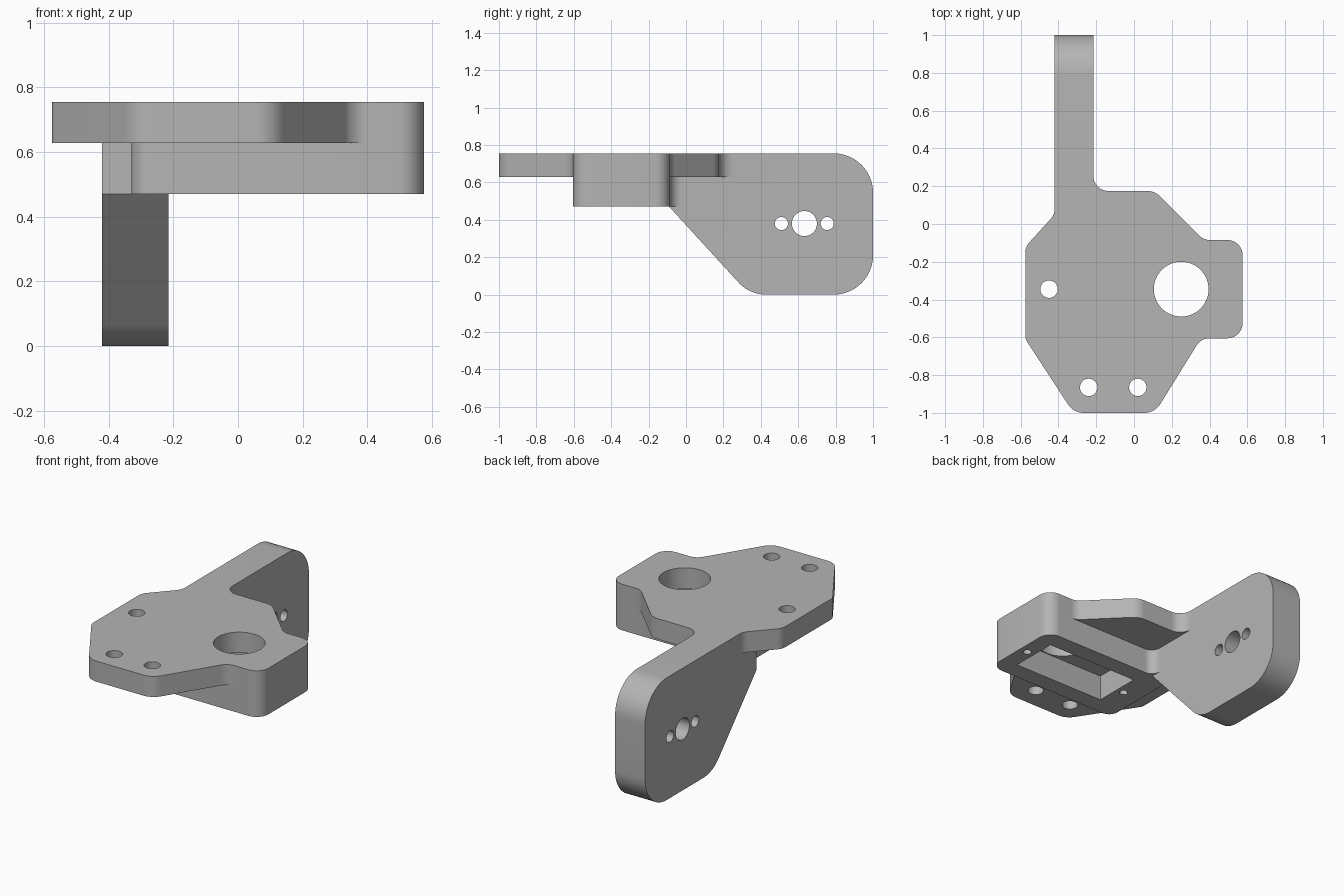
import bpy
import bmesh
import math
from mathutils import Vector

cube = bpy.data.objects.get("Cube")
if cube:
    bpy.data.objects.remove(cube, do_unlink=True)

grey = bpy.data.materials.new("plain_grey")
grey.use_nodes = True
colour = (0.46, 0.46, 0.46, 1)
grey.diffuse_color = colour
grey.node_tree.nodes["Principled BSDF"].inputs["Base Color"].default_value = colour

BOTTOM, STEP, TOP = 0.47, 0.628, 0.755   # block underside, plate underside, plate top
ARM_OUT, ARM_IN = -0.42, -0.215          # arm side faces
FRONT, BACK = -0.605, -0.085             # block front and back
MID = -0.345                             # pocket centre line


def rounded(corners, steps=10):
    """Outline through (u, v, radius) corners, each one filleted."""
    outline = []
    for i, (u, v, r) in enumerate(corners):
        p = Vector((u, v))
        if r == 0:
            outline.append(p)
            continue
        a = (Vector(corners[i - 1][:2]) - p).normalized()
        b = (Vector(corners[(i + 1) % len(corners)][:2]) - p).normalized()
        half = a.angle(b) / 2
        centre = p + (a + b).normalized() * (r / math.sin(half))
        start = p + a * (r / math.tan(half)) - centre
        end = p + b * (r / math.tan(half)) - centre
        turn = math.pi - 2 * half
        for k in range(steps + 1):
            t = k / steps
            arc = (start * math.sin((1 - t) * turn) + end * math.sin(t * turn)) / math.sin(turn)
            outline.append(centre + arc)
    return outline


def circle(u, v, r, sides=48):
    return [Vector((u + r * math.cos(math.tau * k / sides),
                    v + r * math.sin(math.tau * k / sides))) for k in range(sides)]


def prism(name, outline, low, high, axis="z"):
    """Extrude an outline along z, or along x from a y-z outline."""
    def place(p, t):
        return (p.x, p.y, t) if axis == "z" else (t, p.x, p.y)
    bm = bmesh.new()
    face = bm.faces.new([bm.verts.new(place(p, low)) for p in outline])
    top = bmesh.ops.extrude_face_region(bm, geom=[face])
    shift = Vector(place(Vector((0, 0)), high - low))
    bmesh.ops.translate(bm, vec=shift,
                        verts=[g for g in top["geom"] if isinstance(g, bmesh.types.BMVert)])
    bmesh.ops.recalc_face_normals(bm, faces=bm.faces)
    mesh = bpy.data.meshes.new(name)
    bm.to_mesh(mesh)
    bm.free()
    mesh.materials.append(grey)
    obj = bpy.data.objects.new(name, mesh)
    bpy.context.collection.objects.link(obj)
    return obj


def combine(target, tool, operation):
    tool.hide_render = True
    mod = target.modifiers.new(operation.title(), "BOOLEAN")
    mod.operation, mod.solver, mod.object = operation, "EXACT", tool
    bpy.context.view_layer.objects.active = target
    bpy.ops.object.modifier_apply(modifier=mod.name)
    bpy.data.objects.remove(tool, do_unlink=True)


# Mounting plate, running into the arm at the back
bracket = prism("servo_bracket", rounded([
    (-0.575, -0.61, 0.06), (-0.32, -1, 0.1), (0.11, -1, 0.1),
    (0.355, FRONT, 0.08), (0.575, FRONT, 0.08),
    (0.575, BACK, 0.08), (0.37, BACK, 0.08), (0.11, 0.175, 0.1),
    (ARM_IN, 0.175, 0.08), (ARM_IN, 0.4, 0), (ARM_OUT, 0.4, 0),
    (ARM_OUT, 0.05, 0.08), (-0.575, -0.12, 0.08)]), STEP, TOP)

# Upright arm
arm = prism("arm", rounded([
    (-0.09, BOTTOM, 0), (0.34, 0, 0.2), (1, 0, 0.21),
    (1, TOP, 0.21), (-0.09, TOP, 0)], 14), ARM_OUT, ARM_IN, "x")
combine(bracket, arm, "UNION")

# Servo block under the plate, filleted into the arm
block = prism("servo_block", rounded([
    (-0.33, FRONT, 0.06), (0.575, FRONT, 0.08), (0.575, BACK, 0.08),
    (ARM_IN, BACK, 0.06), (ARM_IN, 0, 0), (-0.33, 0, 0)]), BOTTOM, STEP)
combine(bracket, block, "UNION")

# Servo pocket and its blind screw holes
cx, half_x, half_y = 0.155, 0.315, 0.15
pocket = [Vector((cx + sx * half_x, MID + sy * half_y))
          for sx, sy in ((-1, -1), (1, -1), (1, 1), (-1, 1))]
combine(bracket, prism("pocket_cutter", pocket, BOTTOM - 0.1, STEP), "DIFFERENCE")
for side in (-1, 1):
    hole = circle(cx + side * 0.365, MID, 0.024, 24)
    combine(bracket, prism("screw_cutter", hole, BOTTOM - 0.1, STEP), "DIFFERENCE")

# Through holes in the plate
for x, y, r in ((0.25, MID, 0.145), (-0.45, MID, 0.046),
                (-0.24, -0.865, 0.046), (0.02, -0.865, 0.046)):
    combine(bracket, prism("plate_cutter", circle(x, y, r), STEP - 0.05, TOP + 0.1), "DIFFERENCE")

# Through holes in the arm
for y, r in ((0.51, 0.035), (0.633, 0.067), (0.755, 0.035)):
    combine(bracket, prism("arm_cutter", circle(y, 0.38, r), ARM_OUT - 0.1, ARM_IN + 0.1, "x"),
            "DIFFERENCE")

# Smooth rounded walls, sharp edges
bpy.ops.object.select_all(action="DESELECT")
bracket.select_set(True)
bpy.context.view_layer.objects.active = bracket
bpy.ops.object.shade_smooth_by_angle(angle=math.radians(30))
